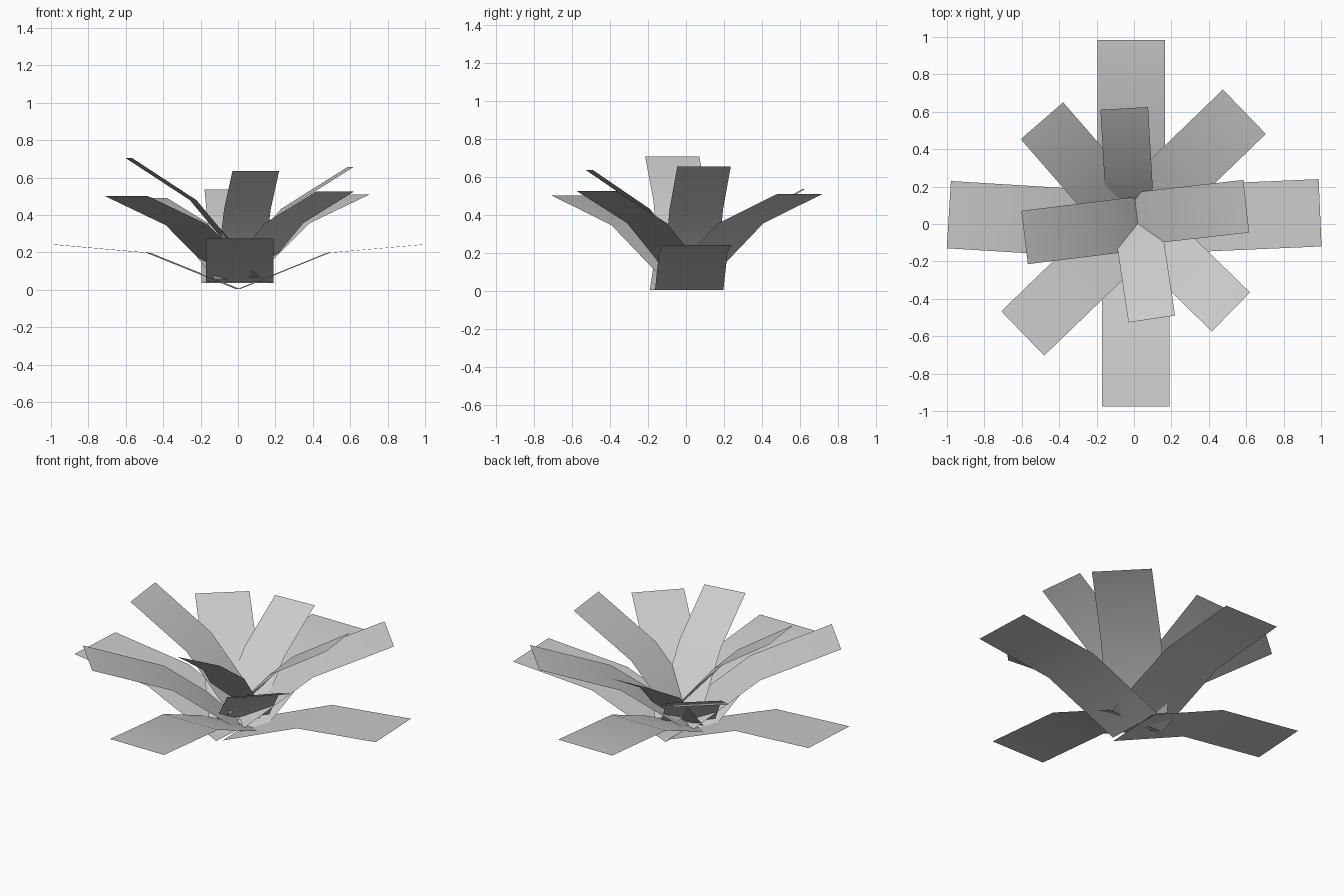
import bpy
import math
from mathutils import Vector

if "Cube" in bpy.data.objects:
    bpy.data.objects.remove(bpy.data.objects["Cube"])

# One plain grey for the whole plant
grey = bpy.data.materials.new("pale_grey")
grey.diffuse_color = (0.6, 0.6, 0.6, 1.0)
grey.use_nodes = True
grey.node_tree.nodes["Principled BSDF"].inputs["Base Color"].default_value = grey.diffuse_color

BEND = math.radians(17)  # extra steepness of the inner half of each leaf


def leaf(name, tip, heading, width, seg, slope):
    """Bent two-panel strip, traced from the tip back to the root."""
    h, a = math.radians(heading), math.radians(slope)
    out = Vector((math.cos(h), math.sin(h), 0))
    side = Vector((-out.y, out.x, 0)) * (width / 2)
    up = Vector((0, 0, 1))
    end = Vector(tip)
    knee = end - seg * (out * math.cos(a) + up * math.sin(a))
    root = knee - seg * (out * math.cos(a + BEND) + up * math.sin(a + BEND))
    verts = [p + s * side for p in (root, knee, end) for s in (-1, 1)]
    mesh = bpy.data.meshes.new(name)
    mesh.from_pydata(verts, [], [(0, 2, 3, 1), (2, 4, 5, 3)])
    mesh.materials.append(grey)
    mesh.polygons.foreach_set("use_smooth", [True, True])
    mesh.update()
    obj = bpy.data.objects.new(name, mesh)
    bpy.context.collection.objects.link(obj)


# Low outer ring: tip, heading
LOW = [((0.995, 0.06, 0.242), 2.5), ((-0.015, 0.983, 0.275), 90),
       ((-0.99, 0.05, 0.242), 176.5), ((0.01, -0.977, 0.275), 270)]
for i, (tip, heading) in enumerate(LOW):
    leaf(f"low_leaf_{i + 1}", tip, heading, 0.36, 0.515, 5)

# Diagonal middle ring: tip, heading, width, panel length, slope
MIDDLE = [((0.59, 0.60, 0.51), 44, 0.33, 0.475, 19),
          ((-0.492, 0.552, 0.49), 131, 0.30, 0.43, 22),
          ((-0.595, -0.585, 0.50), 224, 0.33, 0.475, 19),
          ((0.518, -0.47, 0.525), -44.3, 0.292, 0.415, 24)]
for i, args in enumerate(MIDDLE):
    leaf(f"middle_leaf_{i + 1}", *args)

# Steep inner ring
INNER = [((0.60, 0.095, 0.655), 6.5, 0.283, 0.42, 32),
         ((-0.052, 0.618, 0.535), 93.3, 0.255, 0.37, 30),
         ((-0.585, -0.072, 0.705), 187, 0.287, 0.415, 33),
         ((0.095, -0.508, 0.635), 278.5, 0.252, 0.365, 34)]
for i, args in enumerate(INNER):
    leaf(f"inner_leaf_{i + 1}", *args)
